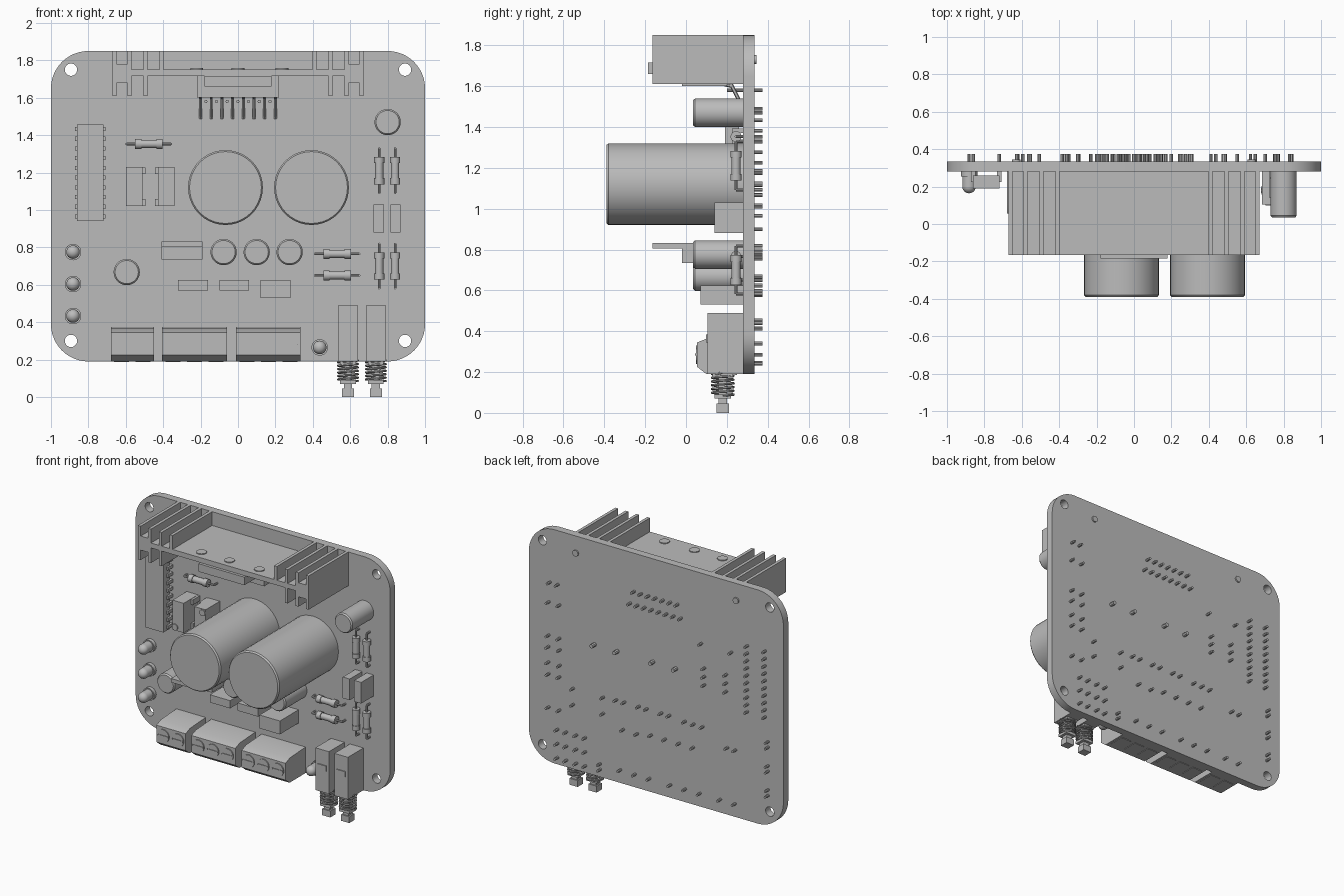
import bpy, bmesh, math
from mathutils import Vector, Matrix

old = bpy.data.objects.get("Cube")
if old:
    bpy.data.objects.remove(old, do_unlink=True)

grey = bpy.data.materials.new("plain_grey")
grey.use_nodes = True
grey.diffuse_color = (0.5, 0.5, 0.5, 1)
grey.node_tree.nodes["Principled BSDF"].inputs["Base Color"].default_value = (0.5, 0.5, 0.5, 1)

FRONT, BACK, TIP = 0.28, 0.335, 0.375   # board faces and solder pin ends
parts = {}


def mesh_of(name):
    return parts.setdefault(name, bmesh.new() if name not in parts else None)


def box(name, x0, x1, y0, y1, z0, z1):
    size = Matrix.Diagonal((x1 - x0, y1 - y0, z1 - z0, 1))
    place = Matrix.Translation(((x0 + x1) / 2, (y0 + y1) / 2, (z0 + z1) / 2))
    bmesh.ops.create_cube(mesh_of(name), size=1, matrix=place @ size)


def rod(name, a, b, r, r2=None, sides=16):
    a, b = Vector(a), Vector(b)
    turn = (b - a).to_track_quat('Z', 'Y').to_matrix().to_4x4()
    bmesh.ops.create_cone(mesh_of(name), cap_ends=True, segments=sides, radius1=r,
                          radius2=r if r2 is None else r2, depth=(b - a).length,
                          matrix=Matrix.Translation((a + b) / 2) @ turn)


def prism(name, profile, x0, x1):
    """Extrude a (y, z) profile along x."""
    bm = mesh_of(name)
    face = bm.faces.new([bm.verts.new((x0, y, z)) for y, z in profile])
    out = bmesh.ops.extrude_face_region(bm, geom=[face])["geom"]
    bmesh.ops.translate(bm, vec=(x1 - x0, 0, 0),
                        verts=[v for v in out if isinstance(v, bmesh.types.BMVert)])


def pin(x, z, start=BACK, r=0.009):
    rod("solder_pins", (x, start, z), (x, TIP, z), r, sides=8)


def finish(name, mesh):
    mesh.materials.clear()
    mesh.materials.append(grey)
    mesh.shade_smooth()
    mesh.set_sharp_from_angle(angle=math.radians(35))
    ob = bpy.data.objects.new(name, mesh)
    bpy.context.collection.objects.link(ob)


def curve_object(name, loops, cyclic, **settings):
    cu = bpy.data.curves.new(name + "_path", 'CURVE')
    for key, value in settings.items():
        setattr(cu, key, value)
    for pts in loops:
        sp = cu.splines.new('POLY')
        sp.points.add(len(pts) - 1)
        for p, co in zip(sp.points, pts):
            p.co = (*co, 1)
        sp.use_cyclic_u = cyclic
    ob = bpy.data.objects.new(name + "_path", cu)
    bpy.context.collection.objects.link(ob)
    bpy.context.view_layer.update()
    mesh = bpy.data.meshes.new_from_object(ob.evaluated_get(bpy.context.evaluated_depsgraph_get()))
    bpy.data.objects.remove(ob, do_unlink=True)
    return mesh


def arc(cx, cy, r, start, end, n):
    return [(cx + r * math.cos(math.radians(start + (end - start) * i / n)),
             cy + r * math.sin(math.radians(start + (end - start) * i / n)), 0) for i in range(n + 1)]


# Circuit board with rounded corners and four mounting holes
outline = []
for k, (cx, cz) in enumerate([(0.8, 1.65), (-0.8, 1.65), (-0.8, 0.39), (0.8, 0.39)]):
    outline += arc(cx, cz, 0.2, 90 * k, 90 * k + 90, 12)
holes = [arc(x, z, 0.033, 0, 345, 23) for x in (-0.893, 0.893) for z in (0.3, 1.75)]
board = curve_object("board", [outline] + holes, True, dimensions='2D', fill_mode='BOTH',
                     extrude=(BACK - FRONT) / 2)
board.transform(Matrix.Translation((0, (FRONT + BACK) / 2, 0)) @ Matrix.Rotation(math.pi / 2, 4, 'X'))
finish("circuit_board", board)

# Heat sink: plate, fins and anchor pins, mirrored left to right
box("heat_sink", -0.66, 0.66, -0.165, FRONT, 1.717, 1.752)
for s in (-1, 1):
    for x, low in ((0.41, 1.72), (0.495, 1.61), (0.58, 1.61), (0.66, 1.61)):
        box("heat_sink", s * x - 0.011, s * x + 0.011, -0.165, FRONT, low, 1.85)
    box("heat_sink", s * 0.62 - 0.035, s * 0.62 + 0.035, -0.165, FRONT, 1.68, 1.78)
    rod("heat_sink_anchor", (s * 0.63, FRONT, 1.73), (s * 0.63, 0.345, 1.73), 0.022)
for x in (-0.22, 0, 0.235):
    rod("heat_sink_screws", (x, -0.095, 1.75), (x, -0.095, 1.758), 0.034, sides=20)

# Power amplifier chip with bent legs in two rows
box("power_chip", -0.18, 0.18, -0.185, 0, 1.66, 1.717)
prism("power_chip", [(-0.02, 1.6), (0.2, 1.6), (0.215, 1.66), (0.215, 1.717), (-0.02, 1.717)], -0.22, 0.22)
for i in range(8):
    x = -0.2 + i * 0.0571
    rod("power_chip_legs", (x, 0.18, 1.61), (x, 0.22, 1.6), 0.008, sides=6)
    rod("power_chip_legs", (x, 0.22, 1.61), (x, FRONT, 1.49), 0.009, sides=6)
    pin(x, 1.49)
    if i < 7:
        pin(x + 0.028, 1.58, 0.2)

# Upright round capacitors
for name, x, z, r, y in (("main_capacitor_right", -0.067, 1.12, 0.2, -0.39),
                         ("main_capacitor_left", 0.393, 1.12, 0.2, -0.39),
                         ("corner_capacitor", 0.8, 1.47, 0.07, 0.035),
                         ("side_capacitor", -0.595, 0.668, 0.07, 0.035),
                         ("row_capacitor_a", -0.077, 0.775, 0.07, 0.035),
                         ("row_capacitor_b", 0.1, 0.775, 0.07, 0.035),
                         ("row_capacitor_c", 0.276, 0.775, 0.07, 0.035)):
    rod(name, (x, y + 0.01, z), (x, FRONT, z), r, sides=40)
    rod(name, (x, y, z), (x, y + 0.01, z), r - 0.008, r, sides=40)
    for s in (-1, 1):
        pin(x + s * r * 0.45, z, r=0.014 if r > 0.1 else 0.009)

# Long chip with ten legs on each side
box("control_chip", -0.86, -0.72, 0.19, 0.26, 0.94, 1.457)
for i in range(10):
    z = 0.965 + i * 0.052
    for s in (-1, 1):
        x = -0.79 + s * 0.07
        box("control_chip_legs", x - 0.012, x + 0.012, 0.225, FRONT, z - 0.011, z + 0.011)
        pin(x, z)


# Resistors lying on the board
def resistor(name, x, z, upright):
    d = Vector((0, 0, 1)) if upright else Vector((1, 0, 0))
    c = Vector((x, 0.245, z))
    rod(name, c - d * 0.06, c + d * 0.06, 0.022)
    for s in (-1, 1):
        rod(name, c + d * s * 0.04, c + d * s * 0.073, 0.027)
        end = c + d * s * 0.118
        rod(name, c + d * s * 0.07, end, 0.007, sides=8)
        rod(name, end, (end.x, FRONT, end.z), 0.007, sides=8)
        pin(end.x, end.z)


for i, (x, z, up) in enumerate([(-0.477, 1.353, False), (0.53, 0.765, False), (0.53, 0.65, False),
                                (0.755, 1.21, True), (0.84, 1.21, True),
                                (0.755, 0.7, True), (0.84, 0.7, True)]):
    resistor("resistor_%d" % (i + 1), x, z, up)

# Film capacitors
for name, x0, x1, z0, z1, y in (("film_capacitor_a", 0.725, 0.78, 0.88, 1.03, 0.14),
                                ("film_capacitor_b", 0.815, 0.87, 0.88, 1.03, 0.14),
                                ("film_capacitor_c", -0.32, -0.16, 0.57, 0.625, 0.14),
                                ("film_capacitor_d", -0.1, 0.06, 0.57, 0.625, 0.14),
                                ("film_capacitor_e", 0.12, 0.28, 0.53, 0.625, 0.07)):
    box(name, x0, x1, y, FRONT, z0, z1)
    cx, cz = (x0 + x1) / 2, (z0 + z1) / 2
    for s in (-1, 1):
        pin(cx + (s * 0.055 if x1 - x0 > 0.1 else 0), cz + (s * 0.055 if x1 - x0 < 0.1 else 0))

# Facing pair of trimmers, each with a screw near one corner
for name, x, s in (("trimmer_right", -0.555, 1), ("trimmer_left", -0.383, -1)):
    box(name, x - 0.044, x + 0.044, 0.12, FRONT, 1.02, 1.23)
    for z in (1.04, 1.21):
        box(name, x - 0.05 + s * 0.01, x + 0.05 + s * 0.01, 0.2, FRONT, z - 0.018, z + 0.018)
    rod(name, (x - s * 0.022, 0.112, 1.125 - s * 0.08), (x - s * 0.022, 0.13, 1.125 - s * 0.08), 0.022)
    for k in (-1, 0, 1):
        pin(x, 1.125 + k * 0.06)

# Upright voltage regulator with metal tab
box("regulator", -0.41, -0.19, -0.02, 0.2, 0.735, 0.805)
box("regulator_tab", -0.41, -0.19, -0.165, 0.2, 0.805, 0.832)
for k in (-1, 0, 1):
    box("regulator_legs", -0.31 + k * 0.07, -0.29 + k * 0.07, 0.2, FRONT, 0.755, 0.775)
    pin(-0.3 + k * 0.07, 0.765)

# Indicator lamps with flanges and domes
for i, (x, z) in enumerate([(-0.882, 0.775), (-0.882, 0.604), (-0.882, 0.433), (0.437, 0.265)]):
    name = "lamp_%d" % (i + 1)
    rod(name, (x, 0.255, z), (x, FRONT, z), 0.044, sides=24)
    rod(name, (x, 0.2, z), (x, 0.26, z), 0.036, sides=24)
    bmesh.ops.create_uvsphere(mesh_of(name), u_segments=24, v_segments=12, radius=0.036,
                              matrix=Matrix.Translation((x, 0.2, z)))
    for s in (-1, 1):
        pin(x, z + s * 0.02)

# Screw terminal blocks
block = [(FRONT, 0.19), (0.1, 0.19), (0.055, 0.225), (0.055, 0.345), (0.105, 0.365), (FRONT, 0.375)]
for name, x0, x1, n in (("terminal_right", -0.68, -0.45, 2), ("terminal_middle", -0.405, -0.06, 3),
                        ("terminal_left", -0.01, 0.335, 3)):
    prism(name, block, x0, x1)
    step = (x1 - x0) / n
    for i in range(n):
        x = x0 + step * (i + 0.5)
        rod(name + "_screws", (x, 0.048, 0.285), (x, 0.06, 0.285), 0.045, sides=24)
        box(name + "_screws", x - 0.042, x + 0.042, 0.044, 0.05, 0.28, 0.29)
        box(name + "_openings", x - 0.04, x + 0.04, 0.14, 0.25, 0.186, 0.192)
        pin(x, 0.285)

# Push switches with sprung plungers pointing down
for side, x in (("right", 0.588), ("left", 0.737)):
    name = "switch_" + side
    box(name, x - 0.053, x + 0.053, 0.105, FRONT, 0.19, 0.49)
    box(name, x - 0.034, x + 0.034, 0.098, 0.106, 0.345, 0.385)
    box(name, x - 0.042, x + 0.042, 0.13, 0.23, 0.175, 0.2)
    plunger = "plunger_" + side
    box(plunger, x - 0.022, x + 0.022, 0.158, 0.202, 0.03, 0.25)
    box(plunger, x - 0.032, x + 0.032, 0.15, 0.21, 0, 0.045)
    box(plunger, x - 0.042, x + 0.042, 0.14, 0.22, 0.07, 0.09)
    turns, steps = 6, 20
    coil = []
    for i in range(turns * steps + 1):
        a = 2 * math.pi * i / steps
        coil.append((x + 0.053 * math.cos(a), 0.18 + 0.053 * math.sin(a), 0.085 + 0.11 * i / (turns * steps)))
    finish("spring_" + side, curve_object("spring", [coil], False, dimensions='3D',
                                          bevel_depth=0.006, bevel_resolution=1))
    for z in (0.24, 0.34, 0.44):
        for s in (-1, 1):
            pin(x + s * 0.035, z)

# Turn every collected part into an object
for name, bm in parts.items():
    bmesh.ops.recalc_face_normals(bm, faces=bm.faces)
    mesh = bpy.data.meshes.new(name)
    bm.to_mesh(mesh)
    bm.free()
    finish(name, mesh)
